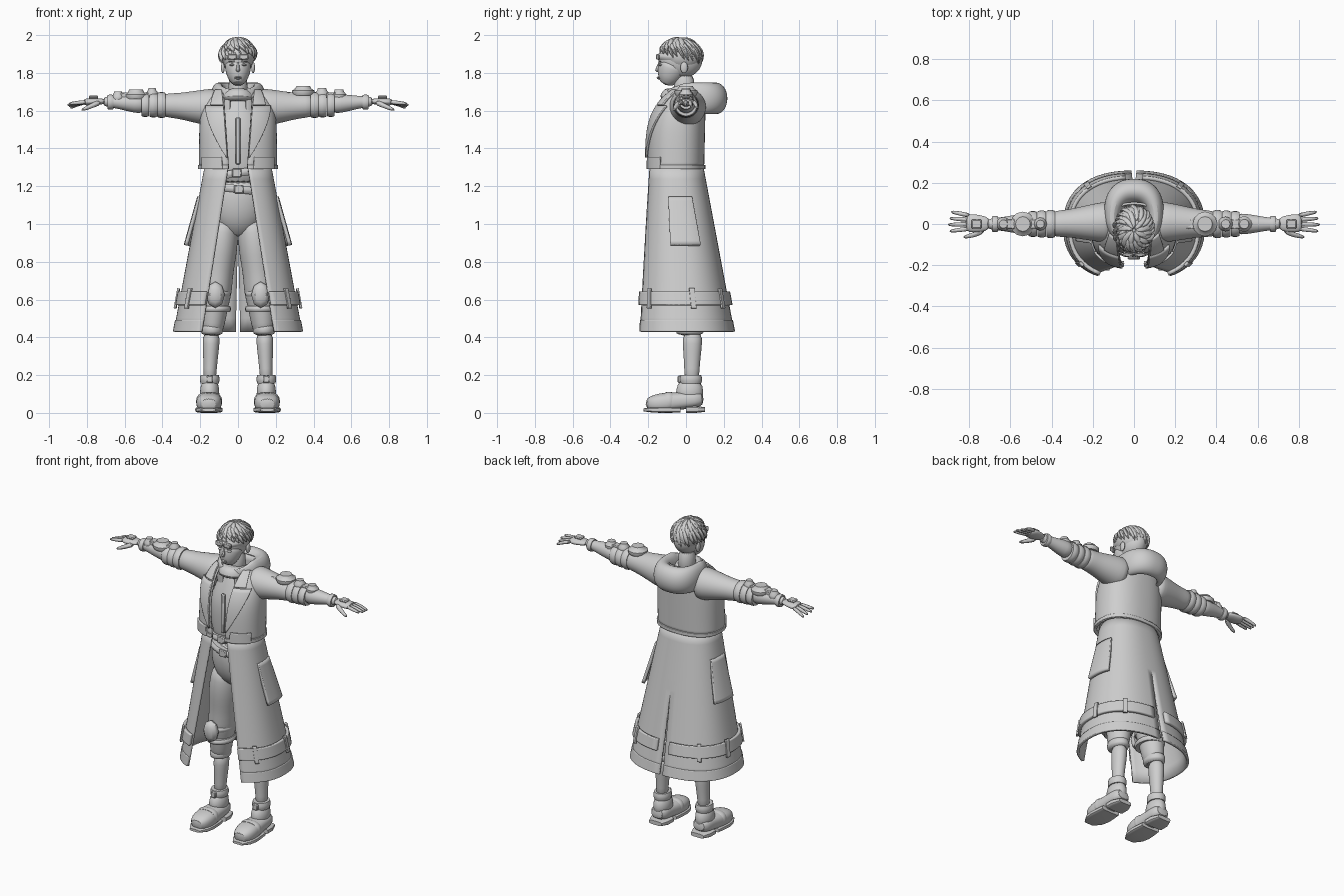
import bpy, bmesh, math, random
from mathutils import Vector

random.seed(4)
if "Cube" in bpy.data.objects:
    bpy.data.objects.remove(bpy.data.objects["Cube"])

GREY = (.62, .62, .62, 1)
plain_grey = bpy.data.materials.new("plain_grey")
plain_grey.use_nodes = True
plain_grey.diffuse_color = GREY
plain_grey.node_tree.nodes["Principled BSDF"].inputs["Base Color"].default_value = GREY


def finish(bm, name, mirror=False, smooth=0, solid=0, bevel=0):
    """Turn a bmesh into a shaded object with its modifiers."""
    bmesh.ops.recalc_face_normals(bm, faces=bm.faces)
    mesh = bpy.data.meshes.new(name)
    bm.to_mesh(mesh)
    bm.free()
    mesh.polygons.foreach_set("use_smooth", [True] * len(mesh.polygons))
    mesh.set_sharp_from_angle(angle=math.radians(40))
    mesh.materials.append(plain_grey)
    obj = bpy.data.objects.new(name, mesh)
    bpy.context.collection.objects.link(obj)
    if mirror:
        obj.modifiers.new("mirror", "MIRROR")
    if solid:
        modifier = obj.modifiers.new("thickness", "SOLIDIFY")
        modifier.thickness, modifier.offset = solid, 0
    if bevel:
        obj.modifiers.new("bevel", "BEVEL").width = bevel
    if smooth:
        modifier = obj.modifiers.new("smooth", "SUBSURF")
        modifier.levels = modifier.render_levels = smooth


def signed_power(value, power):
    return math.copysign(abs(value) ** power, value)


def skin(bm, rows, closed):
    grid = [[bm.verts.new(point) for point in row] for row in rows]
    count = len(grid[0])
    for low, high in zip(grid, grid[1:]):
        for i in range(count if closed else count - 1):
            j = (i + 1) % count
            bm.faces.new((low[i], low[j], high[j], high[i]))
    if closed:
        bm.faces.new(grid[0])
        bm.faces.new(grid[-1])


def tube(bm, points, radii, sides, flat=1, power=1):
    """Skin rings of the given radii along a path; flat squashes them."""
    rings = []
    angles = [math.tau * i / sides for i in range(sides)]
    for i, centre in enumerate(points):
        along = (points[min(i + 1, len(points) - 1)] - points[max(i - 1, 0)]).normalized()
        guide = Vector((0, 1, 0)) if abs(along.z) > .8 else Vector((0, 0, 1))
        side = along.cross(guide).normalized() * radii[i]
        up = side.cross(along) * flat
        rings.append([centre + side * signed_power(math.cos(a), power)
                      + up * signed_power(math.sin(a), power) for a in angles])
    skin(bm, rings, True)


def limb(name, start, end, radii, sides=20, flat=1, power=1, **options):
    """A straight part whose radii are spread evenly from start to end."""
    bm = bmesh.new()
    start, end = Vector(start), Vector(end)
    points = [start.lerp(end, i / (len(radii) - 1)) for i in range(len(radii))]
    tube(bm, points, radii, sides, flat, power)
    finish(bm, name, **options)


def band(name, centre, along, radius, **options):
    """A short ring with softened rims."""
    half = Vector(along) / 2
    rim = radius * .92
    limb(name, Vector(centre) - half, Vector(centre) + half, (rim, radius, radius, rim), **options)


def ball(name, centre, size, **options):
    bm = bmesh.new()
    bmesh.ops.create_uvsphere(bm, u_segments=20, v_segments=12, radius=1)
    bmesh.ops.scale(bm, vec=size, verts=bm.verts)
    bmesh.ops.translate(bm, vec=centre, verts=bm.verts)
    finish(bm, name, **options)


def box(name, centre, size, **options):
    bm = bmesh.new()
    bmesh.ops.create_cube(bm, size=1)
    bmesh.ops.scale(bm, vec=size, verts=bm.verts)
    bmesh.ops.translate(bm, vec=centre, verts=bm.verts)
    finish(bm, name, bevel=.005, **options)


# Garment outlines: height, half width, front y, back y, front opening, back gap
def skirt(f):
    return 1.31 - .88 * f, .17 + .165 * f, -.19 - .08 * f, .085 + .165 * f, .05 + .14 * f, .02 * max(0, f - .4)


def jacket(f):
    return 1.29 + .435 * f, .2 - .1 * f ** 6, -.2 + .15 * f ** 4, .09 + .01 * f, .048 + .03 * f, 0


def hood(f):
    turn = math.radians(200 - 300 * f)
    out = math.cos(turn)
    return 1.665 + .08 * math.sin(turn), .105 + .035 * out, -.1, .16 + .055 * out, .04, 0


def outline(shape, f, first, last, lift, power=.85):
    """Points from the front opening round to the middle of the back."""
    height, width, front, back, opening, gap = shape(f)
    begin = math.asin((opening / width) ** (1 / power))
    finish_angle = math.pi - math.asin((gap / width) ** (1 / power))
    points = []
    for i in range(29):
        a = begin + (finish_angle - begin) * (first + (last - first) * i / 28)
        points.append(Vector(((width + lift) * signed_power(math.sin(a), power),
                              (front + back) / 2 - ((back - front) / 2 + lift) * signed_power(math.cos(a), power),
                              height)))
    return points


def cloth(name, shape, low=0, high=1, first=0, last=lambda f: 1, lift=lambda f: 0, solid=.012, sink=0, **options):
    """Mirrored sheet over part of a garment outline."""
    rows = []
    for i in range(13):
        f = low + (high - low) * i / 12
        row = outline(shape, f, first, last(f), lift(f))
        for point in row:
            point.z += sink * min(0, point.y)
        rows.append(row)
    bm = bmesh.new()
    skin(bm, rows, False)
    finish(bm, name, mirror=True, solid=solid, **options)


# Coat, with lapels, straps and pockets laid over it
cloth("coat_skirt", skirt)
cloth("coat_jacket", jacket)
cloth("hood", hood, sink=.35, smooth=1)
cloth("jacket_hem", jacket, high=.05, lift=lambda f: .006)
cloth("jacket_front_flap", jacket, high=.15, first=.05, last=lambda f: .3, lift=lambda f: .01)
cloth("lapel", jacket, low=.14, high=.77, last=lambda f: .38 * (f - .12), lift=lambda f: .014)
cloth("upper_lapel", jacket, low=.78, high=.96, last=lambda f: .16, lift=lambda f: .014)
cloth("hem_edge", skirt, low=.93, lift=lambda f: .004)
cloth("hem_strap", skirt, low=.76, high=.84, last=lambda f: .97, lift=lambda f: .014, solid=.02)
cloth("side_pocket", skirt, low=.19, high=.48, first=.36, last=lambda f: .58, lift=lambda f: .08 * f - .01, solid=.02)
for place in (.13, .45, .72):
    cloth("strap_buckle", skirt, low=.74, high=.86, first=place, last=lambda f: place + .035, lift=lambda f: .025)

# Body, shirt and belts
limb("shirt", (0, -.045, 1.2), (0, -.025, 1.72), (.125, .14, .155, .155, .1, .05), flat=.75, smooth=1)
limb("neck", (0, -.01, 1.65), (0, -.01, 1.8), (.055, .05, .05), flat=1.1, smooth=1)
limb("collar", (0, -.04, 1.64), (0, -.03, 1.715), (.085, .095, .085, .07), flat=1.1, smooth=1)
limb("hips", (0, -.02, .93), (0, -.04, 1.24), (.06, .13, .15, .15, .13), flat=.75, smooth=1)
box("shirt_placket", (0, -.152, 1.44), (.025, .02, .25))
for height, lean in ((1.27, -.006), (1.185, .005)):
    band("belt", (0, -.045, height), (lean, 0, .04), .15, flat=.8)
    box("belt_buckle", (lean, -.165, height), (.05, .014, .045))

# Trousers and calves
limb("trouser_leg", (.075, -.015, 1.04), (.14, .02, .4), (.07, .085, .09, .085, .08, .085, .07, .065, .05),
     flat=1.15, mirror=True, smooth=1)
band("trouser_cuff", (.138, .02, .44), (0, 0, .06), .06, flat=1.25, mirror=True, smooth=1)
for height in (.63, .55):
    band("knee_strap", (.12, 0, height), (0, 0, .03), .084, flat=1.2, mirror=True)
limb("knee_pad", (.12, -.09, .625), (.12, -.135, .625), (.045, .05, .045, .03), sides=8, flat=1.4, mirror=True)
limb("calf", (.14, .035, .43), (.15, .03, .17), (.045, .045, .04, .035, .035), flat=1.15, mirror=True, smooth=1)

# Shoes
band("ankle_cuff", (.15, .025, .178), (0, 0, .045), .052, flat=1.15, mirror=True)
box("ankle_buckle", (.15, -.035, .178), (.035, .018, .04), mirror=True)
limb("shoe_ankle", (.15, .015, .06), (.15, .025, .175), (.055, .052, .045), flat=1.4, mirror=True, smooth=1)
limb("shoe_upper", (.15, .095, .075), (.155, -.215, .045), (.045, .06, .06, .065, .07, .065, .04),
     flat=.75, power=.8, mirror=True, smooth=1)
band("shoe_strap", (.153, -.09, .06), (0, .04, 0), .069, flat=.75, power=.8, mirror=True)
limb("shoe_heel", (.15, .1, .018), (.15, 0, .018), (.045, .065, .065), flat=.28, power=.5, mirror=True)
limb("shoe_sole", (.153, -.03, .016), (.155, -.225, .016), (.065, .07, .073, .065, .035), flat=.22, power=.5, mirror=True)

# Sleeves and arms
limb("sleeve", (.1, .01, 1.615), (.41, 0, 1.63), (.1, .1, .09, .08, .07, .065, .06), mirror=True, smooth=1)
for i in range(3):
    band("sleeve_band", (.405 + .043 * i, 0, 1.63), (.042, 0, 0), .069 - .003 * i, mirror=True)
limb("forearm", (.49, 0, 1.635), (.72, 0, 1.65), (.055, .05, .04, .03, .026), mirror=True, smooth=1)
band("wrist_band", (.675, 0, 1.645), (.03, 0, 0), .04, mirror=True)

# Hands
limb("palm", (.7, 0, 1.65), (.82, .005, 1.645), (.03, .04, .046, .042), flat=.45, mirror=True, smooth=1)
box("hand_plate", (.765, 0, 1.672), (.05, .045, .014), mirror=True)
bm = bmesh.new()
for i in range(4):
    spread = .021 * i - .026
    reach = .905 - .008 * abs(i - 1)
    path = [Vector((.795 + (reach - .795) * f, spread * (1 + f / 2) + .004, 1.647 - .01 * f - .008 * i * f * f))
            for f in (0, .4, .8, 1)]
    tube(bm, path, (.012, .012, .01, .006), 8)
path = [Vector((.73 + .1 * f, -.025 - .04 * math.sqrt(f), 1.645 - .043 * f)) for f in (0, .3, .7, 1)]
tube(bm, path, (.017, .015, .012, .007), 8)
finish(bm, "fingers", mirror=True, smooth=1)

# Armour discs on top of the arms differ from side to side
for x, radius in ((.345, .06), (.445, .036), (.535, .038), (-.54, .06), (-.635, .034), (-.455, .032)):
    top = 1.765 - .1 * abs(x)
    limb("arm_disc", (x, 0, top - .05), (x, 0, top), [radius * k for k in (.9, 1, 1, .7, .6)], sides=12)
for x in (.28, .49, -.59, -.5):
    box("arm_link", (x, 0, 1.682), (.06, .05, .03))

# Head and face
ball("skull", (0, -.03, 1.87), (.077, .117, .1))
limb("jaw", (0, -.06, 1.86), (0, -.11, 1.735), (.073, .07, .057, .03), flat=1.1, smooth=1)
limb("nose", (0, -.14, 1.86), (0, -.156, 1.803), (.006, .008, .015), sides=8, smooth=1)
for height in (1.77, 1.777):
    ball("lip", (0, -.143, height), (.018, .012, .004))
ball("eye", (.032, -.135, 1.843), (.014, .012, .006), mirror=True)
box("brow", (.034, -.139, 1.86), (.034, .014, .007), mirror=True)
ball("ear", (.08, -.01, 1.828), (.01, .02, .03), mirror=True)
band("headband", (0, -.032, 1.885), (0, 0, .034), .085, flat=1.45)
box("headband_plate", (.03, -.15, 1.885), (.05, .018, .03), mirror=True)

# Hair: a cap under swept, tapered locks
ball("hair_cap", (0, -.02, 1.893), (.09, .108, .09))
bm = bmesh.new()
for layer, count in enumerate((24, 20, 9)):
    start = .75 - .35 * layer
    for k in range(count):
        heading = math.tau * (k + random.uniform(-.25, .25)) / count
        front = max(0, -math.sin(heading))
        end = 1.85 - front / 2 - layer * .28 + random.uniform(-.1, .1)
        puff = random.uniform(.97, 1.05)
        path = []
        for i in range(6):
            tilt = start + (end - start) * i / 5
            swirl = heading + .09 * i
            path.append(Vector((.094 * puff * math.sin(tilt) * math.cos(swirl),
                                .114 * puff * math.sin(tilt) * math.sin(swirl) - .03,
                                1.88 + .105 * math.cos(tilt))))
        tube(bm, path, (.007, .014, .017, .016, .011, .002), 6, flat=.7)
finish(bm, "hair_locks", smooth=1)
